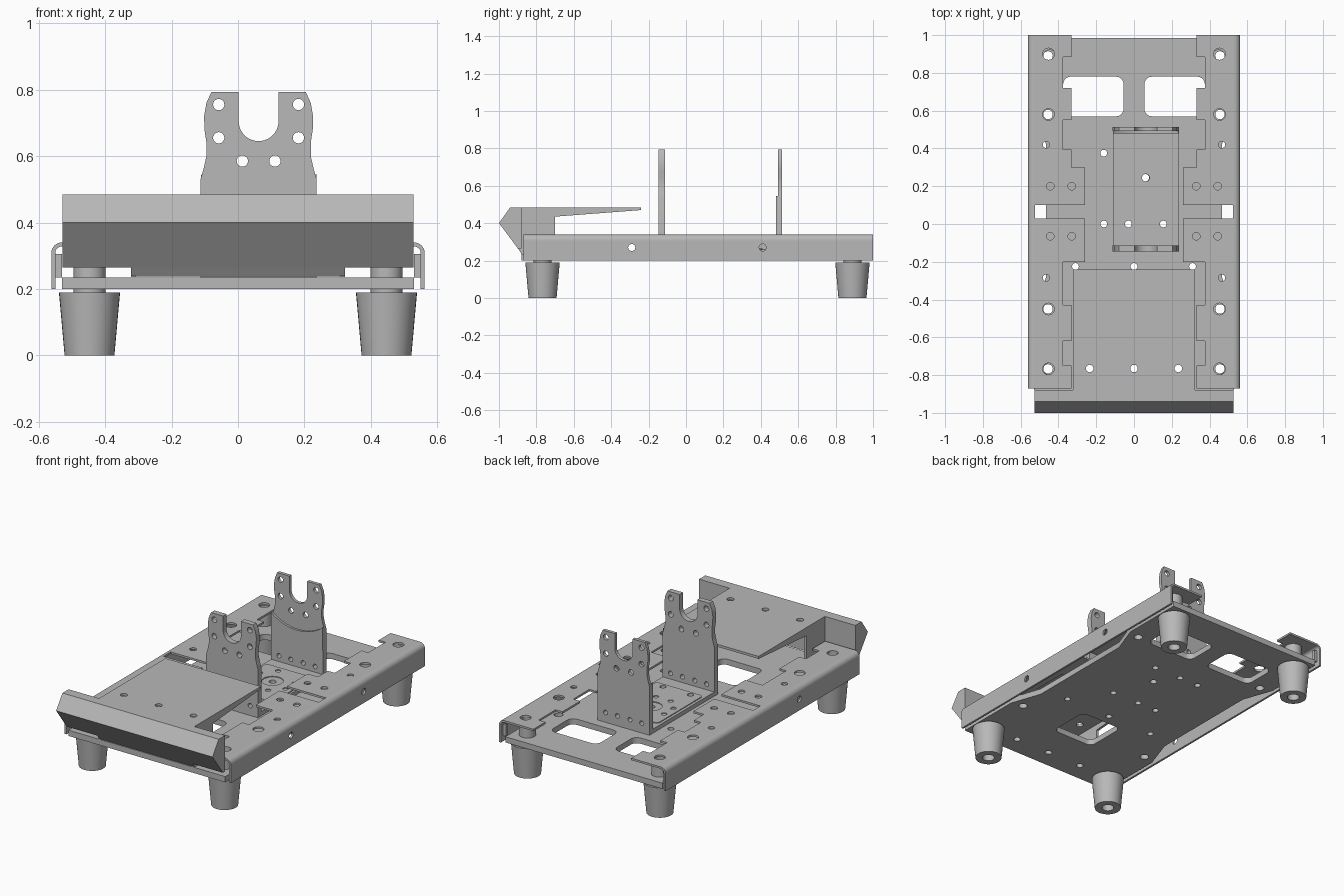
import bpy, bmesh, math
from mathutils import Matrix

cube = bpy.data.objects.get("Cube")
if cube:
    bpy.data.objects.remove(cube, do_unlink=True)

GREY = (0.48, 0.48, 0.48, 1)
mat = bpy.data.materials.new("sheet grey")
mat.use_nodes = True
mat.diffuse_color = GREY
bsdf = next(n for n in mat.node_tree.nodes if n.type == 'BSDF_PRINCIPLED')
bsdf.inputs["Base Color"].default_value = GREY

# Local (u, v, depth) to world axes for sheets lying flat or facing x or y
AXES = {
    'z': Matrix.Identity(4),
    'y': Matrix(((1, 0, 0, 0), (0, 0, 1, 0), (0, 1, 0, 0), (0, 0, 0, 1))),
    'x': Matrix(((0, 0, 1, 0), (1, 0, 0, 0), (0, 1, 0, 0), (0, 0, 0, 1))),
}


def add_object(name, bm):
    bmesh.ops.remove_doubles(bm, verts=bm.verts, dist=0.0002)
    bmesh.ops.recalc_face_normals(bm, faces=bm.faces)
    mesh = bpy.data.meshes.new(name)
    bm.to_mesh(mesh)
    bm.free()
    mesh.materials.append(mat)
    ob = bpy.data.objects.new(name, mesh)
    bpy.context.collection.objects.link(ob)
    bpy.ops.object.select_all(action='DESELECT')
    ob.select_set(True)
    bpy.context.view_layer.objects.active = ob
    bpy.ops.object.shade_smooth_by_angle(angle=math.radians(32))
    return ob


def sheet(name, outline, lo, hi, axis='z', holes=()):
    """Filled outline with holes, thick from lo to hi along an axis."""
    curve = bpy.data.curves.new(name + "_outline", 'CURVE')
    curve.dimensions = '2D'
    curve.fill_mode = 'BOTH'
    curve.extrude = (hi - lo) / 2
    for loop in [outline, *holes]:
        spline = curve.splines.new('POLY')
        spline.points.add(len(loop) - 1)
        for point, (u, v) in zip(spline.points, loop):
            point.co = (u, v, 0, 1)
        spline.use_cyclic_u = True
    temp = bpy.data.objects.new(name + "_temp", curve)
    bpy.context.collection.objects.link(temp)
    deps = bpy.context.evaluated_depsgraph_get()
    mesh = bpy.data.meshes.new_from_object(temp.evaluated_get(deps))
    bm = bmesh.new()
    bm.from_mesh(mesh)
    bm.transform(AXES[axis] @ Matrix.Translation((0, 0, (lo + hi) / 2)))
    bpy.data.objects.remove(temp)
    bpy.data.curves.remove(curve)
    bpy.data.meshes.remove(mesh)
    return add_object(name, bm)


def arc(u, v, r, start, end, steps):
    angles = [math.radians(start + (end - start) * i / steps) for i in range(steps + 1)]
    return [(u + r * math.cos(a), v + r * math.sin(a)) for a in angles]


def circle(u, v, r):
    return arc(u, v, r, 0, 360, 20)[:-1]


def circles(us, vs, r):
    return [circle(u, v, r) for u in us for v in vs]


def rect(u0, u1, v0, v1, r=0):
    if not r:
        return [(u0, v0), (u1, v0), (u1, v1), (u0, v1)]
    return (arc(u0 + r, v0 + r, r, 180, 270, 6) + arc(u1 - r, v0 + r, r, 270, 360, 6)
            + arc(u1 - r, v1 - r, r, 0, 90, 6) + arc(u0 + r, v1 - r, r, 90, 180, 6))


def mirrored(points, centre=0):
    return points + [(2 * centre - u, v) for u, v in reversed(points)]


FOOT_X, FOOT_Y = 0.447, (-0.767, 0.89)

# Base plate with narrowed middle
plate_holes = [rect(0.055, 0.375, 0.57, 0.78, 0.04), rect(-0.375, -0.055, 0.57, 0.78, 0.04),
               rect(-0.14, 0.14, -0.55, -0.29, 0.035)]
plate_holes += circles((-0.455, 0.455), (*FOOT_Y, 0.58, -0.45), 0.025)
plate_holes += circles((-0.31, 0, 0.31), (-0.225,), 0.018)
plate_holes += circles((-0.235, 0, 0.235), (-0.765,), 0.02)
plate_holes += circles((-0.16, -0.03, 0.155), (0, 0.375), 0.018)
plate_holes.append(circle(0.06, 0.245, 0.02))
sheet("base_plate", mirrored([(0.53, -0.88), (0.53, -0.47), (0.465, -0.28),
                              (0.465, 0.42), (0.53, 0.6), (0.53, 0.985)]),
      0.2, 0.235, holes=plate_holes)

# Side rails: notched top flange, rolled edge and side wall
inner_edge = [(0.33, -0.87), (0.33, -0.75), (0.376, -0.75), (0.376, -0.62), (0.33, -0.62),
              (0.33, -0.43), (0.376, -0.43), (0.376, -0.2), (0.26, -0.2), (0.26, 0.03),
              (0.524, 0.03), (0.524, 0.1), (0.26, 0.1), (0.26, 0.3), (0.33, 0.3),
              (0.33, 0.395), (0.376, 0.395), (0.376, 0.55), (0.33, 0.55), (0.33, 0.72),
              (0.376, 0.72), (0.376, 0.885), (0.33, 0.885), (0.33, 1)]
for side, label in ((1, "left"), (-1, "right")):
    flange = [(side * u, v) for u, v in inner_edge + [(0.53, 1), (0.53, -0.87)]]
    rail_holes = circles((side * 0.453,), (0.9, 0.58, -0.45, -0.767), 0.031)
    rail_holes += circles((side * 0.465,), (0.42, -0.285), 0.018)
    rail_holes += circles((side * 0.33, side * 0.443), (0.2, -0.065), 0.02)
    sheet(label + "_rail_top", flange, 0.328, 0.34, holes=rail_holes)
    roll = arc(0.53, 0.308, 0.032, 90, 0, 8) + arc(0.53, 0.308, 0.02, 0, 90, 8)
    sheet(label + "_rail_bend", [(side * u, v) for u, v in roll], -0.87, 1, 'y')
    wall_holes = [circle(-0.29, 0.27, 0.019)]
    if side > 0:
        wall_holes.append(circle(0.41, 0.27, 0.019))
    lo, hi = sorted((side * 0.55, side * 0.562))
    sheet(label + "_rail_wall", rect(-0.87, 1, 0.2, 0.308), lo, hi, 'x', wall_holes)
    lo, hi = sorted((side * 0.53, side * 0.55))
    sheet(label + "_rail_end_tab", rect(lo, hi, 0.235, 0.305), 0.965, 0.98, 'y')


# Hollow tapered feet and spacers
def lathe(name, profile, x, y):
    bm = bmesh.new()
    verts = [bm.verts.new((r, 0, z)) for r, z in profile]
    edges = [bm.edges.new((verts[i - 1], verts[i])) for i in range(len(verts))]
    bmesh.ops.spin(bm, geom=verts + edges, cent=(0, 0, 0), axis=(0, 0, 1),
                   angle=math.tau, steps=36, use_duplicate=False)
    bm.transform(Matrix.Translation((x, y, 0)))
    add_object(name, bm)


for x, side in ((FOOT_X, "left"), (-FOOT_X, "right")):
    for y, end in zip(FOOT_Y, ("front", "back")):
        lathe(f"{end}_{side}_foot", [(0.034, 0), (0.075, 0), (0.092, 0.19), (0.048, 0.19),
                                     (0.048, 0.2), (0.034, 0.2)], x, y)
        lathe(f"{end}_{side}_spacer", [(0.032, 0.235), (0.048, 0.235),
                                       (0.048, 0.328), (0.032, 0.328)], x, y)

# Cradle bracket base with raised pad
MID = 0.062
small = circles((-0.055, 0.18), (0.2, 0.29), 0.016) + circles((0.012, 0.112), (0.13, 0.37), 0.016)
large = circles((-0.03, 0.155), (0, 0.375), 0.018)
sheet("cradle_base", rect(-0.112, 0.237, -0.14, 0.51), 0.235, 0.26,
      holes=large + [circle(MID, 0.245, 0.02)])
sheet("cradle_pad", rect(-0.095, 0.223, -0.03, 0.41, 0.025), 0.26, 0.265,
      holes=large[:1] + large[2:3] + small[:6] + small[6:7] + [circle(MID, 0.245, 0.06)])

# Cradle uprights with open slot
half = [(0.237, 0.235), (0.237, 0.53), (0.228, 0.56), (0.219, 0.60), (0.219, 0.64),
        (0.225, 0.68), (0.226, 0.72), (0.219, 0.76), (0.204, 0.793), (0.122, 0.793)]
slot = arc(MID, 0.705, 0.06, 0, -90, 10)
upright = mirrored(half + slot[:-1], MID)
bolt_holes = circles((-0.058, 0.182), (0.655, 0.755), 0.017)
bolt_holes += circles((0.013, 0.111), (0.585,), 0.017)
low_holes = circles((-0.06, 0.02, 0.104, 0.184), (0.295,), 0.014)
sheet("front_upright", upright, -0.146, -0.113, 'y', bolt_holes + low_holes)
sheet("back_upright", upright, 0.493, 0.513, 'y', bolt_holes + low_holes)
doubler = [(-0.112, 0.235), (0.237, 0.235)] + arc(MID, 0.76, 0.276, -51, -129, 14)
sheet("back_doubler", doubler, 0.48, 0.493, 'y', low_holes)

# Front nose bar, deeper in the middle
sheet("nose_bar", [(-0.88, 0.485), (-0.94, 0.485), (-1, 0.4), (-0.899, 0.265), (-0.88, 0.265)],
      -0.528, 0.528, 'x')
sheet("nose_lip", [(-0.88, 0.265), (-0.899, 0.265), (-0.88, 0.238)], -0.322, 0.322, 'x')

# Front cover: top sheet on two tapered cheeks
sheet("cover_top", rect(-0.322, 0.322, -0.882, -0.24), 0.47, 0.485,
      holes=circles((-0.235, 0, 0.235), (-0.765,), 0.02))
cheek = [(-0.882, 0.47), (-0.24, 0.47), (-0.7, 0.435), (-0.7, 0.236), (-0.882, 0.236)]
for side, label in ((1, "left"), (-1, "right")):
    lo, hi = sorted((side * 0.307, side * 0.322))
    sheet(label + "_cover_cheek", cheek, lo, hi, 'x')
